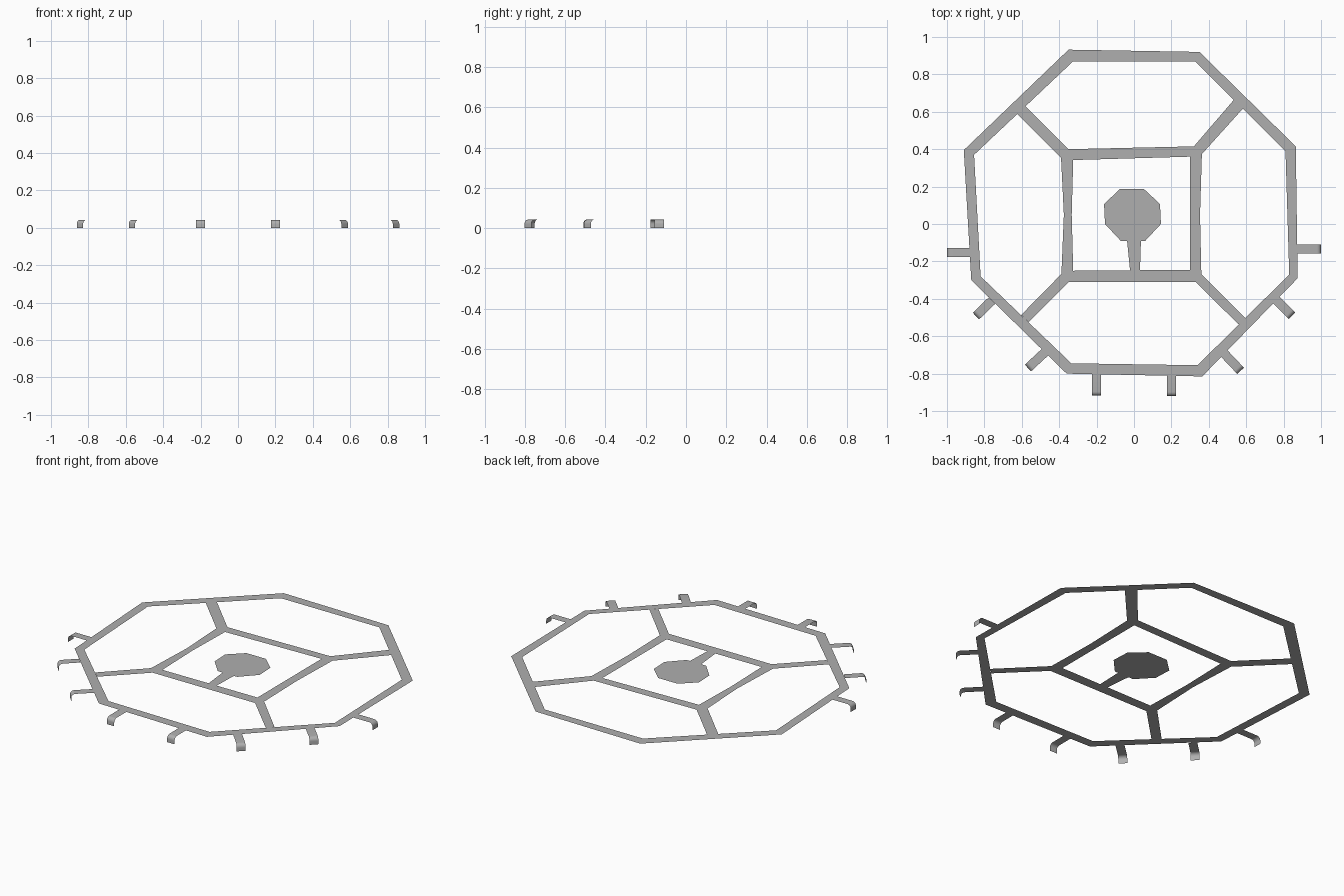
import bpy, bmesh, math
from mathutils import Vector

if "Cube" in bpy.data.objects:
    bpy.data.objects.remove(bpy.data.objects["Cube"])

Z = 0.042   # height of the flat sheet

metal = bpy.data.materials.new("grey sheet metal")
metal.diffuse_color = (0.43, 0.43, 0.43, 1)
metal.use_nodes = True
metal.node_tree.nodes["Principled BSDF"].inputs["Base Color"].default_value = metal.diffuse_color


def finish(name, bm):
    bmesh.ops.remove_doubles(bm, verts=bm.verts, dist=0.0005)
    mesh = bpy.data.meshes.new(name)
    bm.to_mesh(mesh)
    bm.free()
    mesh.materials.append(metal)
    obj = bpy.data.objects.new(name, mesh)
    bpy.context.collection.objects.link(obj)
    return obj


def sheet(name, polygons):
    """Flat upward-facing sheet made of 2D polygons."""
    bm = bmesh.new()
    for poly in polygons:
        face = bm.faces.new([bm.verts.new((x, y, Z)) for x, y in poly])
        face.normal_update()
        if face.normal.z < 0:
            face.normal_flip()
    return finish(name, bm)


# Outer eight-sided rim
outer = [(-0.35, 0.932), (0.35, 0.92), (0.865, 0.415), (0.875, -0.29),
         (0.365, -0.815), (-0.36, -0.80), (-0.87, -0.30), (-0.91, 0.395)]
inner = [(-0.325, 0.87), (0.325, 0.87), (0.81, 0.39), (0.83, -0.27),
         (0.34, -0.755), (-0.335, -0.745), (-0.82, -0.28), (-0.855, 0.37)]
sheet("outer_rim", [(outer[i], outer[(i + 1) % 8], inner[(i + 1) % 8], inner[i])
                    for i in range(8)])

# Diagonal struts: two rim points, two frame points, inner frame corner
struts = {
    "back_left": [(-0.625, 0.588), (-0.58, 0.63), (-0.35, 0.40), (-0.325, 0.342), (-0.39, 0.353)],
    "back_right": [(0.535, 0.665), (0.583, 0.618), (0.363, 0.374), (0.30, 0.36), (0.32, 0.415)],
    "front_right": [(0.594, -0.503), (0.559, -0.537), (0.33, -0.31), (0.30, -0.245), (0.36, -0.267)],
    "front_left": [(-0.563, -0.524), (-0.604, -0.487), (-0.388, -0.267), (-0.325, -0.25), (-0.348, -0.31)],
}
for side, poly in struts.items():
    sheet(side + "_strut", [poly])

# Square inner frame: four bars joining the struts
bl, br, fr, fl = struts.values()
sheet("inner_frame", [
    (bl[2], br[4], br[3], bl[3]),
    (br[2], (0.353, 0.05), fr[4], fr[3], br[3]),
    (fr[2], fl[4], fl[3], fr[3]),
    (fl[2], (-0.375, 0.05), bl[4], bl[3], (-0.333, 0.05), fl[3]),
])

# Central eight-sided pad and its stalk
sheet("centre_pad", [[(-0.075, 0.187), (0.053, 0.187), (0.139, 0.107), (0.144, 0.0),
                      (0.059, -0.091), (-0.07, -0.091), (-0.155, 0.0), (-0.16, 0.107)]])
sheet("pad_stalk", [[(-0.037, -0.091), (0.037, -0.091), (0.032, -0.247), (-0.021, -0.249)]])

# Hooked tabs bent down around the front half of the rim: (base, tip)
tabs = [((-0.87, -0.152), (-1.0, -0.152)), ((0.86, -0.133), (1.0, -0.133)),
        ((-0.76, -0.41), (-0.845, -0.492)), ((0.76, -0.405), (0.845, -0.49)),
        ((-0.47, -0.68), (-0.567, -0.77)), ((0.475, -0.685), (0.57, -0.785)),
        ((-0.2, -0.79), (-0.2, -0.918)), ((0.2, -0.80), (0.2, -0.92))]
R, HALF = 0.022, 0.0245
for i, (base, tip) in enumerate(tabs):
    base, tip = Vector(base), Vector(tip)
    d = (tip - base).normalized()
    side = Vector((-d.y, d.x)) * HALF
    length = (tip - base).length
    # side profile: flat, quarter bend, short drop to the ground
    profile = [(0, Z)]
    profile += [(length - R + R * math.sin(a), Z - R + R * math.cos(a))
                for a in (math.radians(15 * k) for k in range(7))]
    profile.append((length, 0))
    bm = bmesh.new()
    rows = []
    for s, z in profile:
        p = base + d * s
        rows.append([bm.verts.new((*(p + side), z)), bm.verts.new((*(p - side), z))])
    for a, b in zip(rows, rows[1:]):
        f = bm.faces.new((a[0], a[1], b[1], b[0]))
        f.smooth = True
    finish("hook_tab_%d" % (i + 1), bm)
